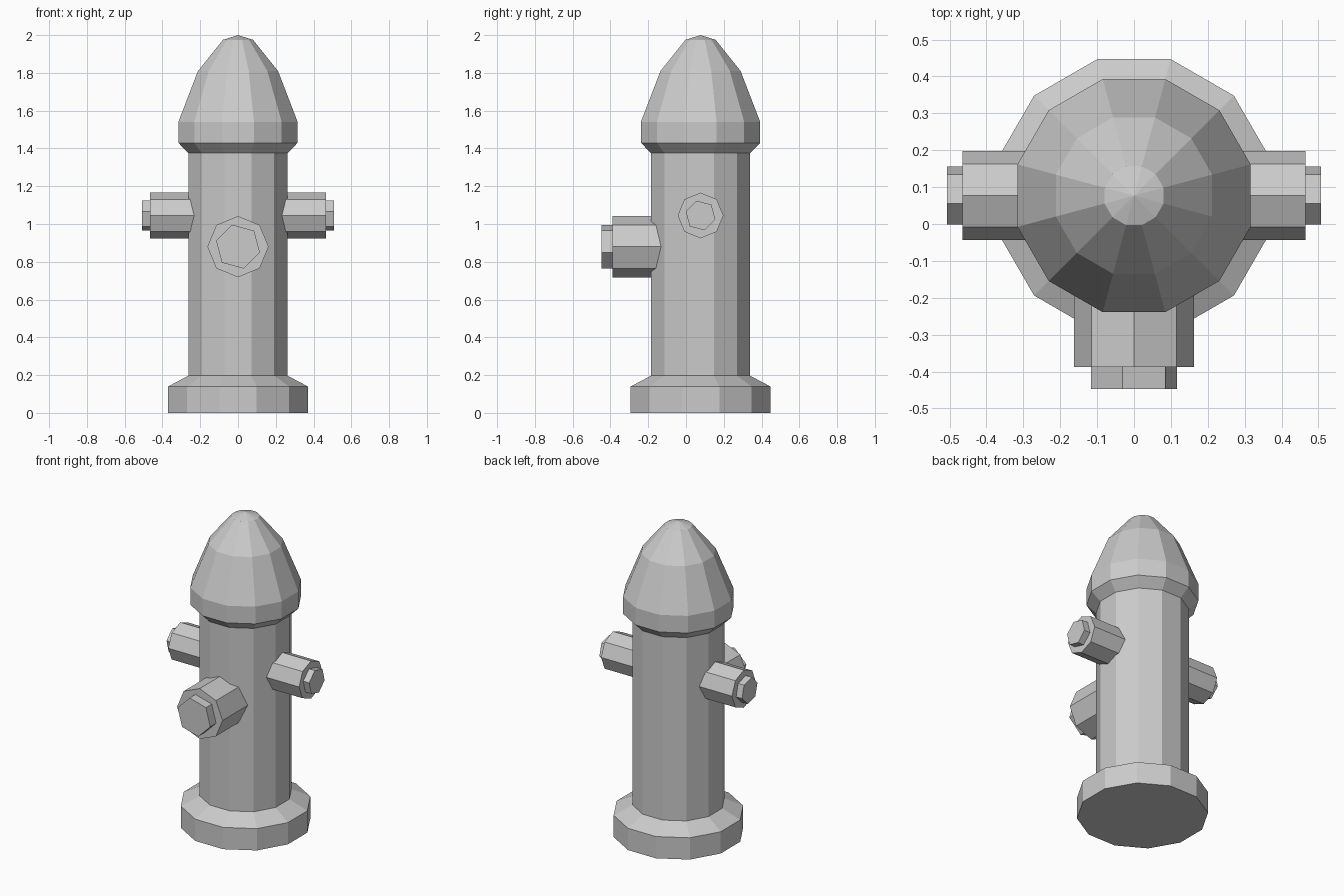
import bpy
import bmesh
from math import cos, sin, radians
from mathutils import Vector

if "Cube" in bpy.data.objects:
    bpy.data.objects.remove(bpy.data.objects["Cube"], do_unlink=True)

grey = bpy.data.materials.new("plain_grey")
grey.use_nodes = True
grey.diffuse_color = (0.6, 0.6, 0.6, 1)
grey.node_tree.nodes["Principled BSDF"].inputs["Base Color"].default_value = (0.6, 0.6, 0.6, 1)

X, Y, Z = Vector((1, 0, 0)), Vector((0, 1, 0)), Vector((0, 0, 1))
CENTRE_Y = 0.077


def lathe(name, profile, sides, turn, origin, u, v, axis):
    """Faceted solid from (radius, distance along axis) pairs; u, v span the section."""
    bm = bmesh.new()
    rings = []
    for r, h in profile:
        angles = [radians(turn + 360 * i / sides) for i in range(sides)]
        points = [origin + u * (r * cos(a)) + v * (r * sin(a)) + axis * h for a in angles]
        rings.append([bm.verts.new(p) for p in points])
    for low, high in zip(rings, rings[1:]):
        for i in range(sides):
            j = (i + 1) % sides
            bm.faces.new((low[i], low[j], high[j], high[i]))
    bm.faces.new(rings[0][::-1])
    bm.faces.new(rings[-1])
    # A zero radius ring collapses to a single tip
    bmesh.ops.remove_doubles(bm, verts=bm.verts, dist=0.0001)
    bmesh.ops.recalc_face_normals(bm, faces=bm.faces)
    mesh = bpy.data.meshes.new(name)
    bm.to_mesh(mesh)
    bm.free()
    mesh.materials.append(grey)
    obj = bpy.data.objects.new(name, mesh)
    bpy.context.collection.objects.link(obj)
    return obj


def upright(name, profile):
    """Twelve-sided part with flat sides facing x and y; radii are to the flats."""
    corner = 1 / cos(radians(15))
    lathe(name, [(r * corner, h) for r, h in profile], 12, 15,
          Vector((0, CENTRE_Y, 0)), X, Y, Z)


def outlet(name, z, radius, start, end, cap_radius, cap_end, u, axis):
    """Octagonal outlet with a hexagonal nut on its end."""
    origin = Vector((0, CENTRE_Y, z))
    lathe(name, [(radius, start), (radius, end)], 8, 0, origin, u, Z, axis)
    lathe(name + "_nut", [(cap_radius, end - 0.02), (cap_radius, cap_end)], 6, 45,
          origin, u, Z, axis)


# Main upright parts
upright("base_flange", [(0.37, 0), (0.37, 0.14), (0.262, 0.197)])
upright("barrel", [(0.262, 0.19), (0.262, 1.38)])
upright("bonnet", [(0.262, 1.375), (0.316, 1.43), (0.316, 1.54),
                   (0.212, 1.81), (0.08, 1.975), (0, 2.0)])

# Outlets
outlet("front_outlet", 0.88, 0.162, 0.2, 0.465, 0.12, 0.524, X, -Y)
for side, direction in (("left", 1), ("right", -1)):
    outlet(side + "_outlet", 1.045, 0.121, 0.2, 0.465, 0.081, 0.507, Y, X * direction)
